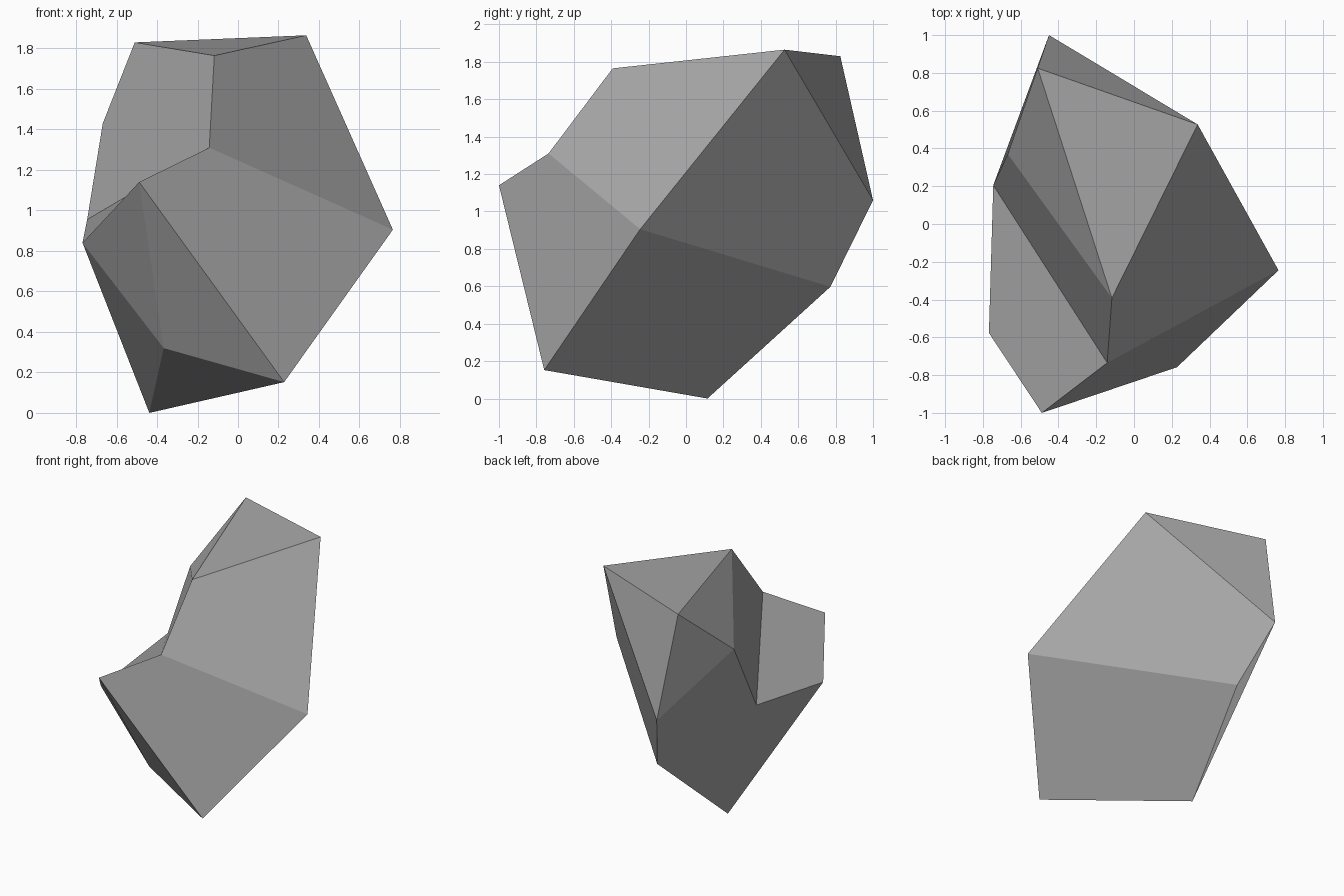
import bpy
import bmesh

# Remove the default cube
cube = bpy.data.objects.get("Cube")
if cube:
    bpy.data.objects.remove(cube, do_unlink=True)

# Stone material
stone = bpy.data.materials.new("stone_grey")
stone.use_nodes = True
colour = (0.39, 0.39, 0.39, 1.0)
stone.diffuse_color = colour
shader = next(n for n in stone.node_tree.nodes if n.type == "BSDF_PRINCIPLED")
shader.inputs["Base Color"].default_value = colour
shader.inputs["Roughness"].default_value = 0.9

# Corners of the boulder
corners = {
    "peak_back": (-0.51, 0.825, 1.83),
    "peak_left": (0.337, 0.527, 1.865),
    "peak_front": (-0.117, -0.392, 1.765),
    "notch_front": (-0.142, -0.735, 1.31),
    "notch_right": (-0.745, 0.205, 0.955),
    "shoulder": (-0.668, 0.37, 1.43),
    "side": (0.765, -0.245, 0.905),
    "nose": (-0.488, -1.0, 1.14),
    "cheek": (-0.768, -0.577, 0.84),
    "chin": (-0.367, -0.56, 0.32),
    "foot_front": (0.228, -0.758, 0.152),
    "foot": (-0.438, 0.115, 0.0),
    "heel": (-0.295, 0.772, 0.597),
    "back": (-0.45, 1.0, 1.06),
}

# Chiselled facets, each a loop of corners; four-sided ones fold from their first corner
facets = [
    # top and upper back
    "peak_back peak_left peak_front",
    "peak_back peak_front shoulder",
    "peak_back shoulder back",
    "peak_back back peak_left",
    # left side
    "side peak_left back heel",
    "peak_front notch_front side peak_left",
    "foot_front side heel foot",
    # notch and ledge
    "peak_front shoulder notch_right notch_front",
    "notch_front notch_right cheek nose",
    # front and underside
    "notch_front nose foot_front side",
    "nose cheek chin",
    "nose chin foot_front",
    "cheek foot chin",
    "chin foot foot_front",
    # broad right-hand back
    "shoulder back heel foot cheek notch_right",
]

bm = bmesh.new()
verts = {name: bm.verts.new(p) for name, p in corners.items()}
for loop in facets:
    bm.faces.new([verts[name] for name in loop.split()])
bmesh.ops.recalc_face_normals(bm, faces=bm.faces[:])

mesh = bpy.data.meshes.new("boulder")
bm.to_mesh(mesh)
bm.free()
mesh.materials.append(stone)
boulder = bpy.data.objects.new("boulder", mesh)
bpy.context.collection.objects.link(boulder)
